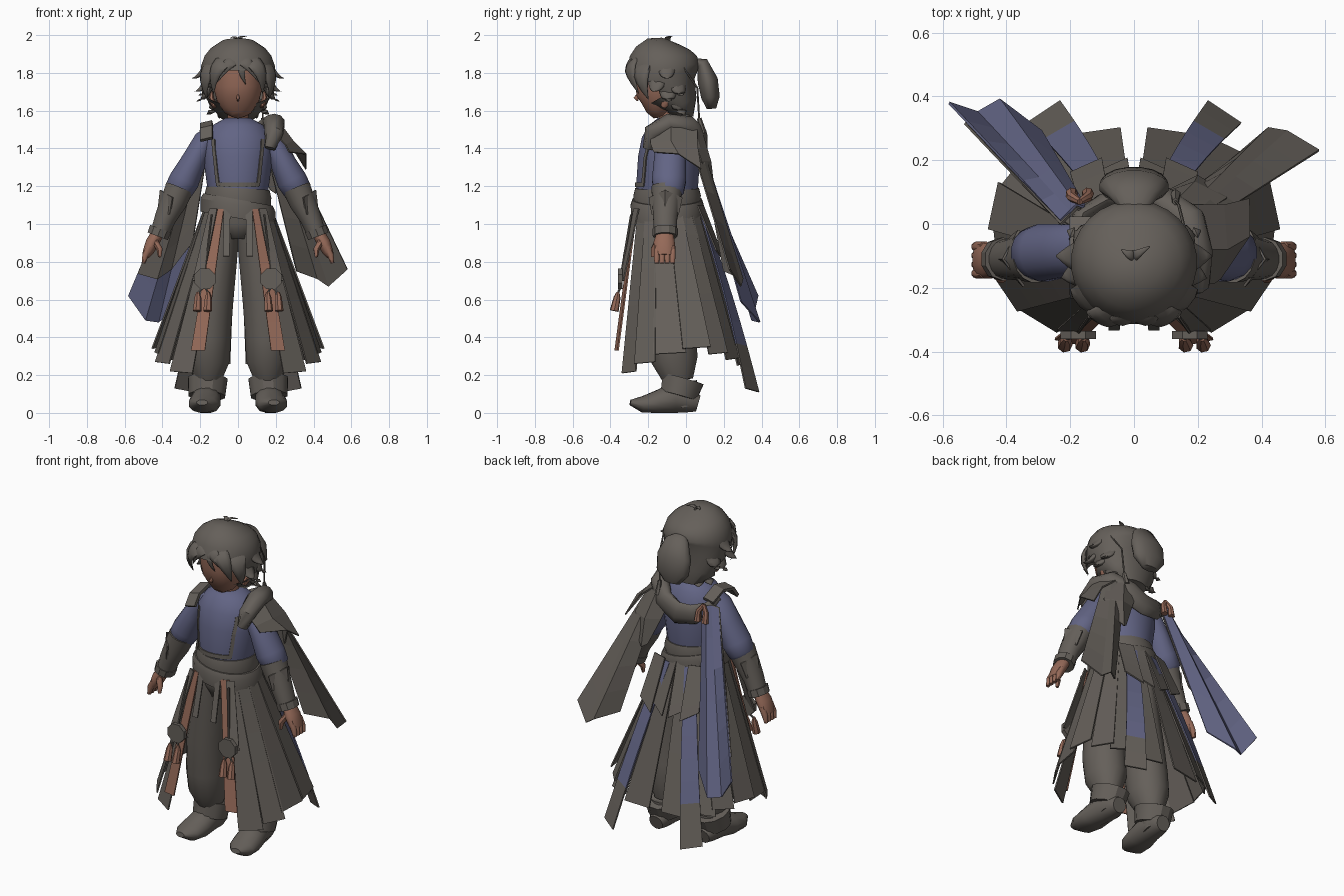
import bpy, bmesh, math
from mathutils import Vector

cube = bpy.data.objects.get("Cube")
if cube:
    bpy.data.objects.remove(cube, do_unlink=True)


def material(name, colour):
    mat = bpy.data.materials.new(name)
    mat.use_nodes = True
    mat.diffuse_color = (*colour, 1)
    mat.node_tree.nodes["Principled BSDF"].inputs["Base Color"].default_value = (*colour, 1)
    return mat


GREY = material("warm grey cloth", (.13, .116, .102))
BLUE = material("dusty blue cloth", (.122, .128, .232))
SKIN = material("warm tan", (.3, .142, .098))
Y, Z = Vector((0, 1, 0)), Vector((0, 0, 1))


def finish(name, bm, mats, angle):
    mesh = bpy.data.meshes.new(name)
    bm.to_mesh(mesh)
    bm.free()
    obj = bpy.data.objects.new(name, mesh)
    bpy.context.collection.objects.link(obj)
    for mat in mats:
        mesh.materials.append(mat)
    if angle:
        bpy.ops.object.select_all(action='DESELECT')
        obj.select_set(True)
        bpy.context.view_layer.objects.active = obj
        bpy.ops.object.shade_smooth_by_angle(angle=math.radians(angle))
    return obj


def tube(name, path, mat, ref=Y, sides=16, tilt=0, angle=45, cut=None, floor=False):
    """Loft elliptical rings (x, y, z, width, depth) along a path."""
    bm = bmesh.new()
    centres = [Vector(p[:3]) for p in path]
    rings = []
    for i, p in enumerate(path):
        d = (centres[min(i + 1, len(path) - 1)] - centres[max(i - 1, 0)]).normalized()
        v = (ref - d * ref.dot(d)).normalized()
        u = v.cross(d)
        ring = []
        for k in range(sides):
            a = math.tau * (k + .5) / sides
            co = centres[i] + u * p[3] * math.cos(a) + v * p[4] * math.sin(a)
            co.z += tilt * co.x
            if floor:
                co.z = max(co.z, 0)
            ring.append(bm.verts.new(co))
        rings.append(ring)
    for a, b in zip(rings, rings[1:]):
        for k in range(sides):
            j = (k + 1) % sides
            bm.faces.new((a[k], a[j], b[j], b[k]))
    bm.faces.new(rings[0])
    bm.faces.new(rings[-1])
    bmesh.ops.recalc_face_normals(bm, faces=bm.faces)
    if cut:
        gone = [f for f in bm.faces if cut(f.calc_center_median())]
        bmesh.ops.delete(bm, geom=gone, context='FACES')
    return finish(name, bm, [mat], angle)


def panel(name, rows, mat, tip=None, thick=.008):
    """Cloth grid; tip = (material, height) recolours the faces below a height."""
    bm = bmesh.new()
    grid = [[bm.verts.new(p) for p in row] for row in rows]
    for a, b in zip(grid, grid[1:]):
        for k in range(len(a) - 1):
            face = bm.faces.new((a[k], a[k + 1], b[k + 1], b[k]))
            if tip and face.calc_center_median().z < tip[1]:
                face.material_index = 1
    obj = finish(name, bm, [mat, tip[0]] if tip else [mat], 0)
    solid = obj.modifiers.new("thickness", 'SOLIDIFY')
    solid.thickness = thick
    solid.offset = 0


def flip(points, s):
    return [(s * p[0], *p[1:]) for p in points]


def lerp(a, b, t):
    return tuple(Vector(a).lerp(Vector(b), t))


def strip(name, top, hem, s, mat, tip=None, steps=5, sag=0):
    """Straight hanging cloth between a top edge and a hem edge."""
    rows = []
    for i in range(steps + 1):
        t = i / steps
        drop = Vector((0, sag * math.sin(math.pi * t), 0))
        rows.append(flip([tuple(Vector(lerp(a, b, t)) + drop) for a, b in zip(top, hem)], s))
    panel(name, rows, mat, tip)


# Torso, with a front surface lookup for the trim
TORSO = [(0, -.1, 1.1, .15, .155), (0, -.1, 1.2, .165, .165), (0, -.09, 1.35, .185, .165),
         (0, -.085, 1.45, .185, .15), (0, -.08, 1.52, .14, .115), (0, -.08, 1.56, .07, .07)]
tube("tunic", TORSO, BLUE, sides=24, angle=60)


def chest(x, z):
    for a, b in zip(TORSO, TORSO[1:]):
        if a[2] <= z <= b[2]:
            _, cy, _, w, d = lerp(a, b, (z - a[2]) / (b[2] - a[2]))
            return (x, cy - d * math.sqrt(1 - (x / w) ** 2) - .002, z)


for s, side in ((1, "left"), (-1, "right")):
    rows = [[chest(s * (x - .008), z), chest(s * (x + .008), z)]
            for x, z in ((.105, 1.2), (.115, 1.28), (.122, 1.35), (.128, 1.4), (.13, 1.45))]
    panel(side + "_chest_trim", rows, GREY)
panel("lower_chest_trim", [[chest(i * .022, z) for i in range(-5, 6)] for z in (1.195, 1.22)], GREY)
tube("neck", [(0, -.08, 1.5, .06, .06), (0, -.1, 1.63, .055, .055)], SKIN)

# Head and hair
tube("head", [(0, -.19, 1.575, .03, .025), (0, -.17, 1.6, .075, .07), (0, -.15, 1.65, .112, .115),
              (0, -.14, 1.72, .13, .13), (0, -.14, 1.8, .13, .135), (0, -.14, 1.88, .12, .13)],
     SKIN, sides=24, angle=80)
tube("nose", [(0, -.255, 1.69, .003, .004), (0, -.264, 1.668, .009, .014), (0, -.255, 1.652, .004, .005)],
     SKIN, sides=10, angle=170)


def face_opening(c):
    return (c.y < -.14 and c.z < 1.78) or (c.y < -.2 and c.z < 1.83 and abs(c.x) < .1)


tube("hair_cap", [(0, -.01, 1.56, .09, .05), (0, -.025, 1.63, .15, .09), (0, -.08, 1.7, .18, .145),
                  (0, -.11, 1.78, .195, .19), (0, -.12, 1.83, .198, .195), (0, -.12, 1.89, .178, .178),
                  (0, -.12, 1.93, .145, .145), (0, -.115, 1.965, .09, .09), (0, -.11, 1.98, .02, .02)],
     GREY, sides=28, angle=60, cut=face_opening)
CROWN = Vector((0, -.11, 1.78))


def lock(name, base, mid, tip, width):
    """Tapered, flattened lock of hair lying on the head."""
    a, b, c = Vector(base), Vector(mid), Vector(tip)
    path = []
    for i in range(6):
        t = i / 5
        p = a * (1 - t) ** 2 + b * 2 * t * (1 - t) + c * t * t
        w = width * (1 - t ** 2) + .002
        path.append((*p, w, w * .35))
    tube(name, path, GREY, ref=(b - CROWN).normalized(), sides=8, angle=70)


for s, side in ((1, "left"), (-1, "right")):
    lock(side + "_fringe", (s * .06, -.27, 1.86), (s * .14, -.33, 1.84), (s * .13, -.25, 1.69), .05)
    lock(side + "_temple_lock", (s * .13, -.22, 1.84), (s * .2, -.26, 1.79), (s * .165, -.2, 1.66), .055)
    lock(side + "_brow_lock", (s * .02, -.28, 1.865), (s * .06, -.33, 1.86), (s * .11, -.28, 1.75), .035)
    for i, tip in enumerate(((.23, -.17, 1.7), (.245, -.1, 1.77), (.22, -.09, 1.65), (.21, -.02, 1.68),
                             (.165, -.01, 1.58), (.1, .02, 1.56))):
        out = (Vector(tip) - CROWN) * Vector((1, 1, 0))
        base = CROWN + out * .68 + Z * (tip[2] - CROWN.z + .075)
        mid = CROWN + out * .78 + Z * (tip[2] - CROWN.z + .01)
        lock(f"{side}_side_lock_{i}", *flip([tuple(base), tuple(mid), tip], s), .05)
    tube(side + "_ear", flip([(.125, -.12, 1.62, .012, .015), (.14, -.1, 1.66, .016, .03),
                              (.14, -.09, 1.7, .008, .012)], s), SKIN, sides=8)
lock("centre_lock", (.03, -.28, 1.87), (.0, -.33, 1.83), (.04, -.28, 1.74), .025)
lock("cowlick_left", (0, -.1, 1.97), (.0, -.1, 2), (.05, -.07, 1.99), .016)
lock("cowlick_right", (0, -.1, 1.97), (-.01, -.1, 2), (-.04, -.08, 1.985), .016)
tube("tied_hair", [(0, .03, 1.86, .03, .02), (0, .085, 1.85, .075, .035), (0, .115, 1.76, .11, .055),
                   (0, .13, 1.67, .105, .05), (0, .135, 1.61, .055, .025)], GREY, angle=60)
tube("hair_cord", [(.16, -.02, 1.84, .005, .005), (.14, .06, 1.72, .005, .005), (.13, .07, 1.55, .005, .005)],
     GREY, sides=6)
tube("cord_tag", [(.13, .07, 1.56, .01, .012), (.13, .09, 1.48, .018, .02)], GREY, sides=6)

# Arms, bracers and hands
for s, side in ((1, "left"), (-1, "right")):
    tube(side + "_sleeve", flip([(.12, -.08, 1.48, .05, .07), (.175, -.08, 1.44, .062, .08),
                                 (.23, -.085, 1.34, .067, .086), (.285, -.09, 1.23, .082, .092),
                                 (.32, -.09, 1.17, .076, .08), (.335, -.09, 1.14, .04, .05)], s), BLUE, angle=60)
    tube(side + "_bracer", flip([(.31, -.1, 1.19, .075, .085), (.34, -.105, 1.12, .072, .075),
                                 (.385, -.11, 1.03, .058, .065), (.415, -.11, .95, .05, .06)], s), GREY, angle=30)
    tube(side + "_bracer_cuff", flip([(.41, -.11, .975, .062, .068), (.425, -.11, .935, .06, .066)], s),
         GREY, sides=10, angle=30)
    panel(side + "_elbow_guard", [flip([(.345, -.195, 1.14), (.41, -.11, 1.18), (.36, -.02, 1.14)], s),
                                  flip([(.36, -.18, 1.05), (.425, -.11, 1.05), (.385, -.04, 1.05)], s)], GREY)
    tube(side + "_palm", flip([(.425, -.11, .95, .035, .045), (.455, -.115, .9, .036, .058),
                               (.475, -.115, .855, .03, .056), (.49, -.115, .83, .02, .05)], s), SKIN, sides=12)
    for i in range(4):
        y = -.155 + i * .028
        tube(f"{side}_finger_{i}", flip([(.468, y, .88, .018, .017), (.49, y, .835, .018, .017),
                                         (.5, y, .792, .011, .013)], s), SKIN, sides=8)
    tube(side + "_thumb", flip([(.44, -.145, .91, .018, .02), (.415, -.17, .865, .017, .018),
                                (.415, -.175, .825, .009, .01)], s), SKIN, sides=8)

# Trousers and boots
tube("trouser_top", [(0, -.1, .92, .08, .12), (0, -.1, 1, .16, .15), (0, -.1, 1.1, .155, .155)],
     GREY, sides=20, angle=80)
for s, side in ((1, "left"), (-1, "right")):
    tube(side + "_trouser_leg", flip([(.082, -.1, 1.03, .09, .145), (.1, -.1, .87, .102, .138),
                                      (.14, -.09, .6, .118, .128), (.155, -.075, .4, .118, .13),
                                      (.155, -.06, .28, .115, .125), (.158, -.04, .17, .07, .08)], s), GREY, angle=60)
    tube(side + "_boot", flip([(.16, .065, .05, .045, .045), (.16, .03, .06, .062, .06), (.165, -.06, .08, .075, .085),
                               (.175, -.15, .055, .085, .065), (.185, -.23, .045, .078, .045),
                               (.19, -.295, .055, .03, .015)], s), GREY, ref=Z, sides=12, floor=True)
    tube(side + "_boot_shaft", flip([(.16, -.01, .03, .06, .07), (.16, -.03, .16, .08, .09)], s), GREY)
    tube(side + "_boot_cuff", flip([(.165, -.04, .09, .1, .1), (.16, -.015, .18, .108, .115)], s),
         GREY, ref=Vector((0, 1, .2)), sides=12, angle=30)


# Flared skirt of separate panels
def waist(deg):
    a = math.radians(deg)
    return (.17 * math.sin(a), -.1 - .17 * math.cos(a), 1.1)


def hem(deg, lift, z):
    a = math.radians(deg)
    sx, cy = math.sin(a) ** .8, math.copysign(abs(math.cos(a)) ** .8, math.cos(a))
    return ((.44 + lift) * sx, -.03 - (.34 if cy > 0 else .33) * cy, z)


for s, side in ((1, "left"), (-1, "right")):
    for i in range(7):
        a = 28 + i * 21
        lift = .015 * (i % 2)
        z = min(.21 + i * .05, .43 - i * .03)
        strip(f"{side}_skirt_panel_{i}", [waist(a), waist(a + 23)],
              [hem(a, lift, z), hem(a + 23, lift, z + .01)], s, GREY)
    strip(side + "_front_ribbon", [(.075, -.275, 1.08), (.122, -.26, 1.08)],
          [(.175, -.375, .33), (.248, -.36, .33)], s, SKIN)
    strip(side + "_front_tab", [(.04, -.275, 1.08), (.075, -.275, 1.08)],
          [(.045, -.33, .83), (.08, -.33, .83)], s, GREY)
    strip(side + "_ribbon_edge", [(.11, -.275, 1.08), (.15, -.25, 1.08)],
          [(.185, -.35, .7), (.24, -.33, .7)], s, GREY)
    strip(side + "_back_streamer", [(.05, .085, 1.08), (.12, .07, 1.08)],
          [(.23, .385, .11), (.335, .315, .13)], s, BLUE, tip=(GREY, .32), steps=8, sag=.015)
    for i, x in enumerate((.02, .1)):
        strip(f"{side}_back_peplum_{i}", [(x - .02, .09, 1.1), (x + .07, .06, 1.1)],
              [(x, .205, .8), (x + .1, .16, .86)], s, GREY)
    # Hanging discs and tassels
    tube(side + "_disc", flip([(.175, -.36, .71, .06, .06), (.175, -.335, .71, .06, .06)], s),
         GREY, ref=Z, sides=8, angle=20)
    tube(side + "_disc_cord", flip([(.14, -.29, 1.05, .006, .006), (.175, -.34, .75, .006, .006)], s), GREY, sides=6)
    for x in (.158, .213):
        tube(f"{side}_tassel", flip([(x, -.36, .64, .008, .008), (x, -.365, .61, .019, .019),
                                     (x + .004, -.38, .54, .024, .024)], s), SKIN, sides=7)
        tube(f"{side}_tassel_cord", flip([(.178, -.345, .67, .006, .006), (x, -.36, .635, .006, .006)], s),
             GREY, sides=6)

# Sash
tube("sash_upper", [(0, -.1, 1.1, .175, .175), (0, -.1, 1.15, .178, .18), (0, -.1, 1.19, .168, .17)],
     GREY, sides=24, tilt=-.06, angle=25)
tube("sash_lower", [(0, -.1, 1.03, .2, .19), (0, -.1, 1.1, .2, .195), (0, -.1, 1.13, .185, .185)],
     GREY, sides=24, tilt=-.18, angle=25)

# Cowl over the shoulders
tube("cowl", [(.17, -.2, 1.4, .03, .03), (.19, -.18, 1.48, .05, .05), (.19, -.09, 1.535, .06, .05),
              (.17, .01, 1.52, .055, .055), (.1, .07, 1.45, .045, .07), (0, .085, 1.4, .03, .07),
              (-.1, .07, 1.41, .025, .06), (-.17, .02, 1.45, .025, .04), (-.185, -.05, 1.49, .02, .03)],
     GREY, ref=Z, sides=10, angle=50)
panel("shoulder_strap", [[(-.2, y, z - .015), (-.135, y, z)]
                         for y, z in ((-.225, 1.455), (-.18, 1.515), (-.08, 1.54), (.02, 1.5))], GREY, thick=.02)
panel("shoulder_flap", [[(.17, -.19, 1.5), (.2, -.08, 1.56), (.18, .06, 1.5)],
                        [(.25, -.185, 1.42), (.29, -.08, 1.44), (.28, .06, 1.42)],
                        [(.27, -.17, 1.38), (.36, -.04, 1.37), (.36, .08, 1.29)]], GREY)
panel("hood_tail", [[(.05, .08, 1.46), (.14, .08, 1.5), (.23, .04, 1.46)],
                    [(.1, .1, 1.34), (.19, .13, 1.33), (.29, .08, 1.33)],
                    [(.17, .13, 1.18), (.2, .15, 1.16), (.23, .13, 1.19)]], GREY)

# Capes
strip("left_cape", [(.13, .07, 1.47), (.18, .06, 1.49), (.21, .05, 1.48), (.25, .02, 1.45)],
      [(.31, .2, .75), (.42, .3, .71), (.48, .29, .67), (.58, .23, .76)], 1, GREY)
CAPE_TOP = [(.15, .05, 1.46), (.18, .06, 1.48), (.2, .04, 1.48), (.23, .01, 1.46)]
CAPE_HEM = [(.29, .29, .59), (.42, .39, .48), (.49, .35, .49), (.58, .38, .62)]
strip("right_cape", CAPE_TOP, CAPE_HEM, -1, BLUE, steps=6)
LINING = [lerp(a, b, t) for a, b, t in zip(CAPE_TOP, CAPE_HEM, (.64, .72, .78, .86))]
strip("right_cape_lining", [(x, y - .012, z) for x, y, z in CAPE_TOP],
      [(x, y - .012, z) for x, y, z in LINING], -1, GREY)
for x in (-.145, -.195):
    tube("shoulder_tassel", [(-.17, .07, 1.49, .01, .01), (x, .085, 1.45, .016, .016),
                             (x, .095, 1.39, .02, .02)], SKIN, sides=7)
